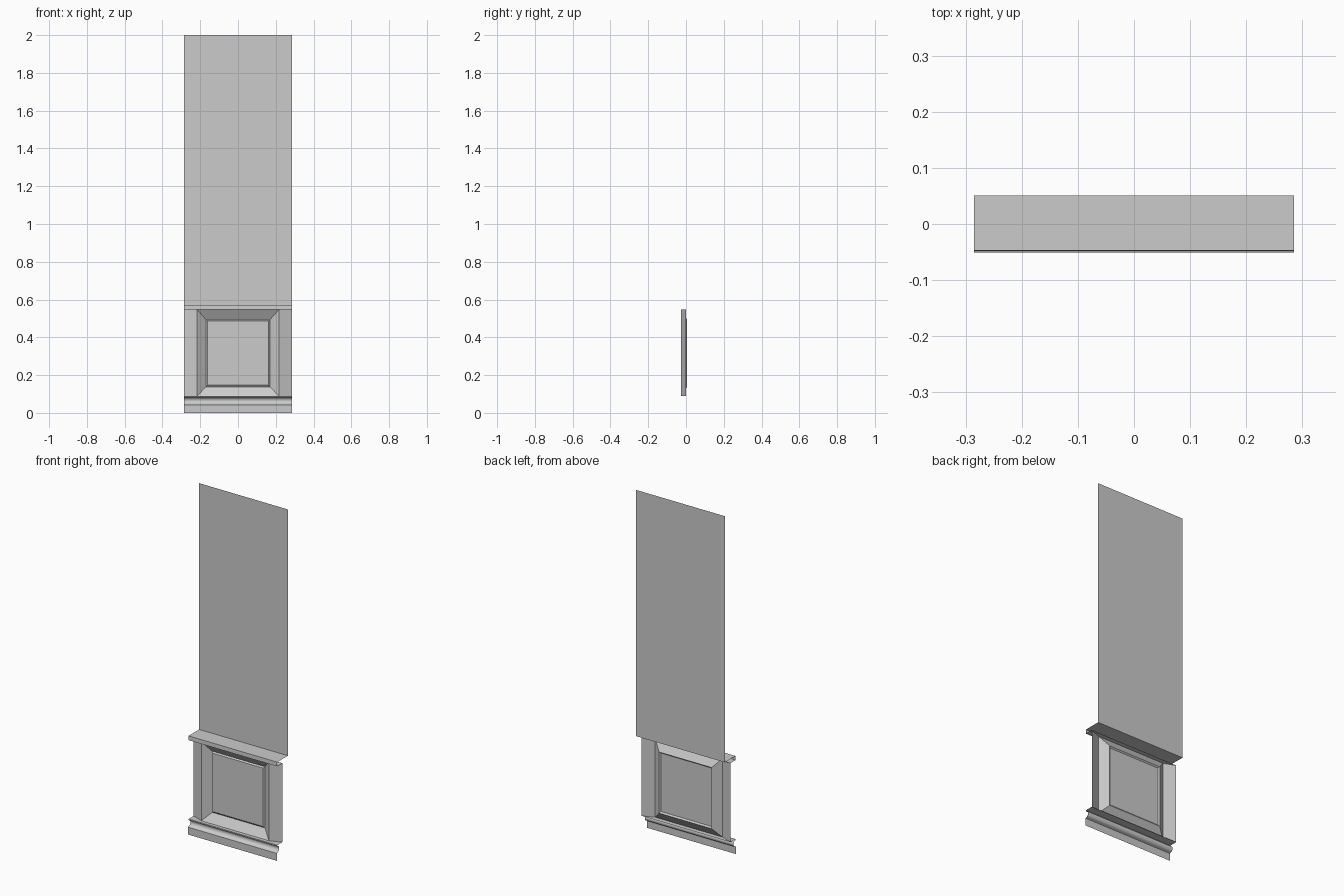
import bpy, math

if "Cube" in bpy.data.objects:
    bpy.data.objects.remove(bpy.data.objects["Cube"])

HALF = 0.285          # half width of the wall section
BACK = 0.051          # y of the upper wall sheet


def add_mesh(name, verts, faces, smooth=False):
    mesh = bpy.data.meshes.new(name)
    mesh.from_pydata(verts, [], faces)
    obj = bpy.data.objects.new(name, mesh)
    bpy.context.collection.objects.link(obj)
    if smooth:
        bpy.ops.object.select_all(action='DESELECT')
        obj.select_set(True)
        bpy.context.view_layer.objects.active = obj
        bpy.ops.object.shade_smooth_by_angle(angle=math.radians(40))
    return obj


def extrude_profile(name, profile, smooth=False):
    """Sweep an open (y, z) profile, listed top to bottom, across the width."""
    n = len(profile)
    verts = [(x, y, z) for x in (-HALF, HALF) for y, z in profile]
    faces = [(i, i + 1, n + i + 1, n + i) for i in range(n - 1)]
    return add_mesh(name, verts, faces, smooth)


# Upper wall sheet
extrude_profile("upper_wall", [(BACK, 2.0), (BACK, 0.571)])

# Dado ledge: top, front lip and underside, open at the ends
extrude_profile("dado_ledge", [(BACK, 0.571), (-0.047, 0.571),
                               (-0.048, 0.547), (0.0, 0.547)])

# Skirting: cap, concave cove, then plain board
cove = []
for i in range(9):
    a = math.pi * i / 8
    cove.append((-0.048 + 0.019 * math.sin(a), 0.064 + 0.019 * math.cos(a)))
extrude_profile("skirting", [(0.0, 0.089), (-0.047, 0.089)] + cove +
                [(-0.051, 0.043), (-0.051, 0.0)], smooth=True)

# Slanted stiles on both sides of the panel
Z0, Z1 = 0.089, 0.547
FRONT = -0.027
for side, label in ((-1, "left"), (1, "right")):
    outer, inner = side * HALF, side * 0.217
    verts = [(outer, 0, Z0), (inner, FRONT, Z0), (inner, FRONT, Z1), (outer, 0, Z1)]
    add_mesh(label + "_stile", verts, [(0, 1, 2, 3) if side < 0 else (3, 2, 1, 0)])

# Recessed panel: nested rectangles (half width, bottom, top, y)
rings = [(0.217, Z0, Z1, FRONT), (0.169, 0.138, 0.493, 0.006), (0.162, 0.147, 0.486, -0.001)]
verts, faces = [], []
for w, lo, hi, y in rings:
    verts += [(-w, y, lo), (w, y, lo), (w, y, hi), (-w, y, hi)]
for r in range(len(rings) - 1):
    for i in range(4):
        j = (i + 1) % 4
        faces.append((4 * r + i, 4 * r + j, 4 * r + 4 + j, 4 * r + 4 + i))
faces.append((8, 9, 10, 11))
add_mesh("recessed_panel", verts, faces)
